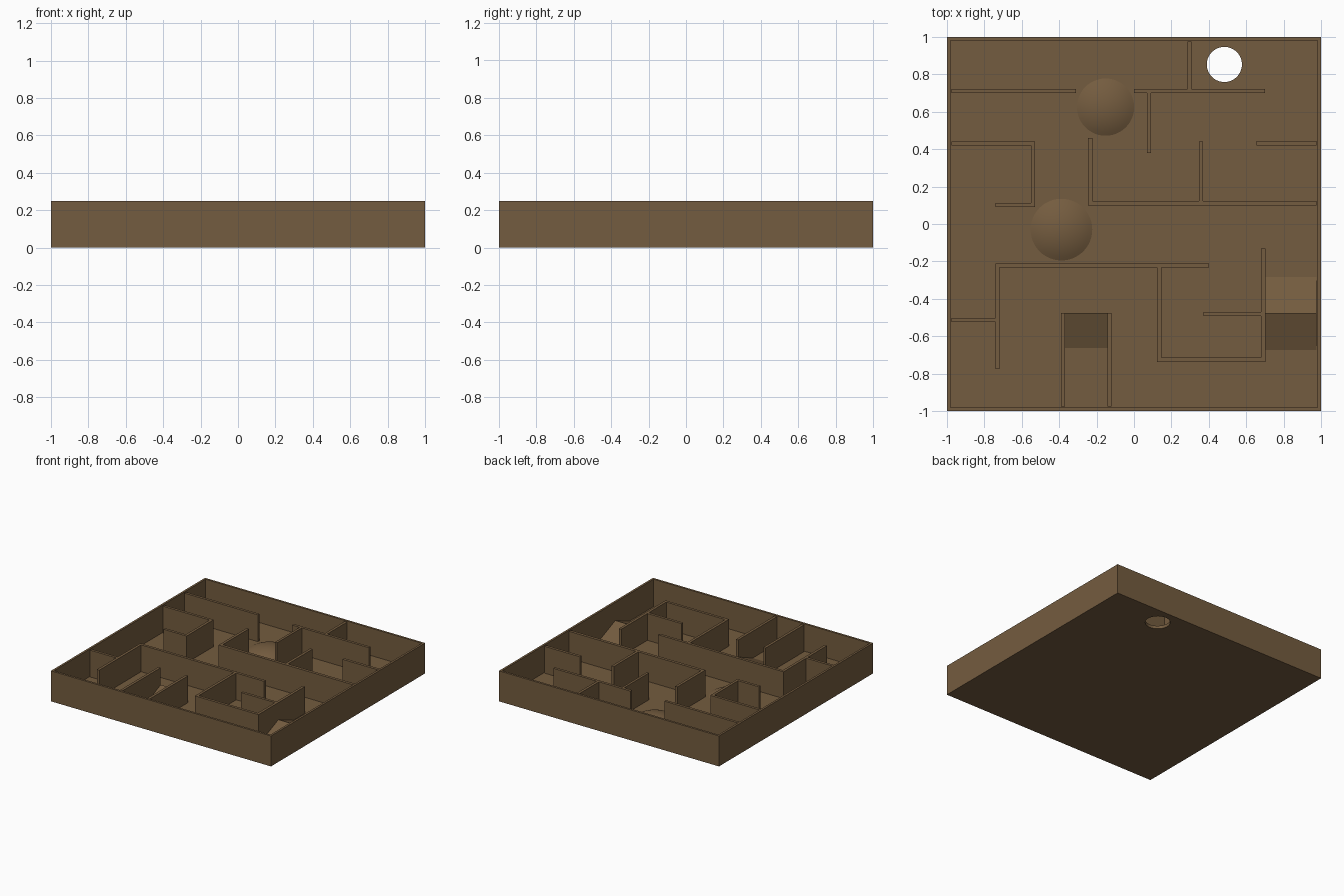
import bpy, bmesh, math
from mathutils import Vector

if "Cube" in bpy.data.objects:
    bpy.data.objects.remove(bpy.data.objects["Cube"])

RIM, FLOOR, TOP, WALL_TOP = 0.025, 0.025, 0.25, 0.245

wood = bpy.data.materials.new("brown wood")
wood.diffuse_color = (0.175, 0.107, 0.05, 1)
wood.use_nodes = True
wood.node_tree.nodes["Principled BSDF"].inputs["Base Color"].default_value = wood.diffuse_color


def add_object(name, bm, material=wood):
    bmesh.ops.recalc_face_normals(bm, faces=bm.faces[:])
    mesh = bpy.data.meshes.new(name)
    bm.to_mesh(mesh)
    bm.free()
    mesh.materials.append(material)
    obj = bpy.data.objects.new(name, mesh)
    bpy.context.collection.objects.link(obj)
    return obj


def wall(name, x0, x1, y0, y1):
    bm = bmesh.new()
    bmesh.ops.create_cube(bm, size=1)
    z0 = FLOOR - 0.005
    bmesh.ops.scale(bm, verts=bm.verts, vec=(x1 - x0, y1 - y0, WALL_TOP - z0))
    bmesh.ops.translate(bm, verts=bm.verts,
                        vec=((x0 + x1) / 2, (y0 + y1) / 2, (WALL_TOP + z0) / 2))
    return add_object(name, bm)


def ramp(name, x0, x1, profile):
    # triangular (y, height) profile swept along x
    bm = bmesh.new()
    face = bm.faces.new([bm.verts.new((x0, y, FLOOR + h)) for y, h in profile])
    ext = bmesh.ops.extrude_face_region(bm, geom=[face])["geom"]
    bmesh.ops.translate(bm, vec=(x1 - x0, 0, 0),
                        verts=[g for g in ext if isinstance(g, bmesh.types.BMVert)])
    return add_object(name, bm)


def mound(name, x, y, r, h):
    # shallow cap of a large sphere, partly sunk in the floor
    bm = bmesh.new()
    rings, seg = 8, 48
    big = (r * r + h * h) / (2 * h)
    verts = []
    for i in range(rings + 1):
        d = r * i / rings
        verts.append(bm.verts.new((x + d, y, FLOOR + math.sqrt(big * big - d * d) - big + h)))
    edges = [bm.edges.new(p) for p in zip(verts, verts[1:])]
    bmesh.ops.spin(bm, geom=verts + edges, cent=(x, y, 0), axis=(0, 0, 1),
                   angle=math.tau, steps=seg, use_duplicate=False)
    bmesh.ops.remove_doubles(bm, verts=bm.verts, dist=1e-5)
    bmesh.ops.recalc_face_normals(bm, faces=bm.faces[:])
    if sum(f.normal.z for f in bm.faces) < 0:
        bmesh.ops.reverse_faces(bm, faces=bm.faces[:])
    mesh_obj = add_object_open(name, bm)
    return mesh_obj


def add_object_open(name, bm):
    mesh = bpy.data.meshes.new(name)
    bm.to_mesh(mesh)
    bm.free()
    mesh.shade_smooth()
    mesh.materials.append(wood)
    obj = bpy.data.objects.new(name, mesh)
    bpy.context.collection.objects.link(obj)
    return obj


# Tray: block with the top inset and sunk down to the floor
bm = bmesh.new()
bmesh.ops.create_cube(bm, size=1)
bmesh.ops.scale(bm, verts=bm.verts, vec=(2, 2, TOP))
bmesh.ops.translate(bm, verts=bm.verts, vec=(0, 0, TOP / 2))
top = max(bm.faces, key=lambda f: f.calc_center_median().z)
bmesh.ops.inset_region(bm, faces=[top], thickness=RIM)
ext = bmesh.ops.extrude_face_region(bm, geom=[top])["geom"]
bmesh.ops.translate(bm, vec=(0, 0, FLOOR - TOP),
                    verts=[g for g in ext if isinstance(g, bmesh.types.BMVert)])
if top.is_valid:
    bmesh.ops.delete(bm, geom=[top], context='FACES_ONLY')
tray = add_object("tray", bm)

# Exit hole through the floor
bm = bmesh.new()
bmesh.ops.create_cone(bm, cap_ends=True, segments=48, radius1=0.094, radius2=0.094, depth=0.2)
bmesh.ops.translate(bm, verts=bm.verts, vec=(0.483, 0.853, 0))
cutter = add_object("hole_cutter", bm)
cutter.hide_render = True
cutter.hide_set(True)
mod = tray.modifiers.new("exit_hole", 'BOOLEAN')
mod.operation, mod.solver, mod.object = 'DIFFERENCE', 'EXACT', cutter

# Maze walls: x0, x1, y0, y1
E = 0.977
walls = [
    (-E, -0.31, 0.70, 0.722), (0.0, 0.70, 0.70, 0.722),
    (0.285, 0.307, 0.722, E), (0.07, 0.09, 0.38, 0.70),
    (0.348, 0.37, 0.122, 0.44), (0.655, E, 0.42, 0.443),
    (-0.223, E, 0.098, 0.122), (-0.245, -0.223, 0.098, 0.46),
    (-E, -0.552, 0.42, 0.442), (-0.552, -0.53, 0.09, 0.442),
    (-0.74, -0.552, 0.09, 0.112), (-0.718, 0.40, -0.232, -0.21),
    (-0.74, -0.718, -0.775, -0.21), (-E, -0.74, -0.525, -0.503),
    (0.124, 0.146, -0.737, -0.232), (0.146, 0.68, -0.737, -0.715),
    (0.68, 0.702, -0.737, -0.132), (0.372, 0.68, -0.492, -0.47),
    (-0.39, -0.368, -E, -0.477), (-0.142, -0.12, -E, -0.477),
]
for i, w in enumerate(walls, 1):
    wall(f"maze_wall_{i:02d}", *w)

# Obstacles: a ramp, a ridge and two rounded mounds
ramp("ramp", -0.369, -0.141, [(-0.67, -0.003), (-0.477, -0.003), (-0.477, 0.08)])
ramp("ridge", 0.70, E, [(-0.675, -0.001), (-0.28, -0.001), (-0.478, 0.08)])
mound("mound_back", -0.152, 0.625, 0.153, 0.04)
mound("mound_middle", -0.388, -0.03, 0.165, 0.044)
